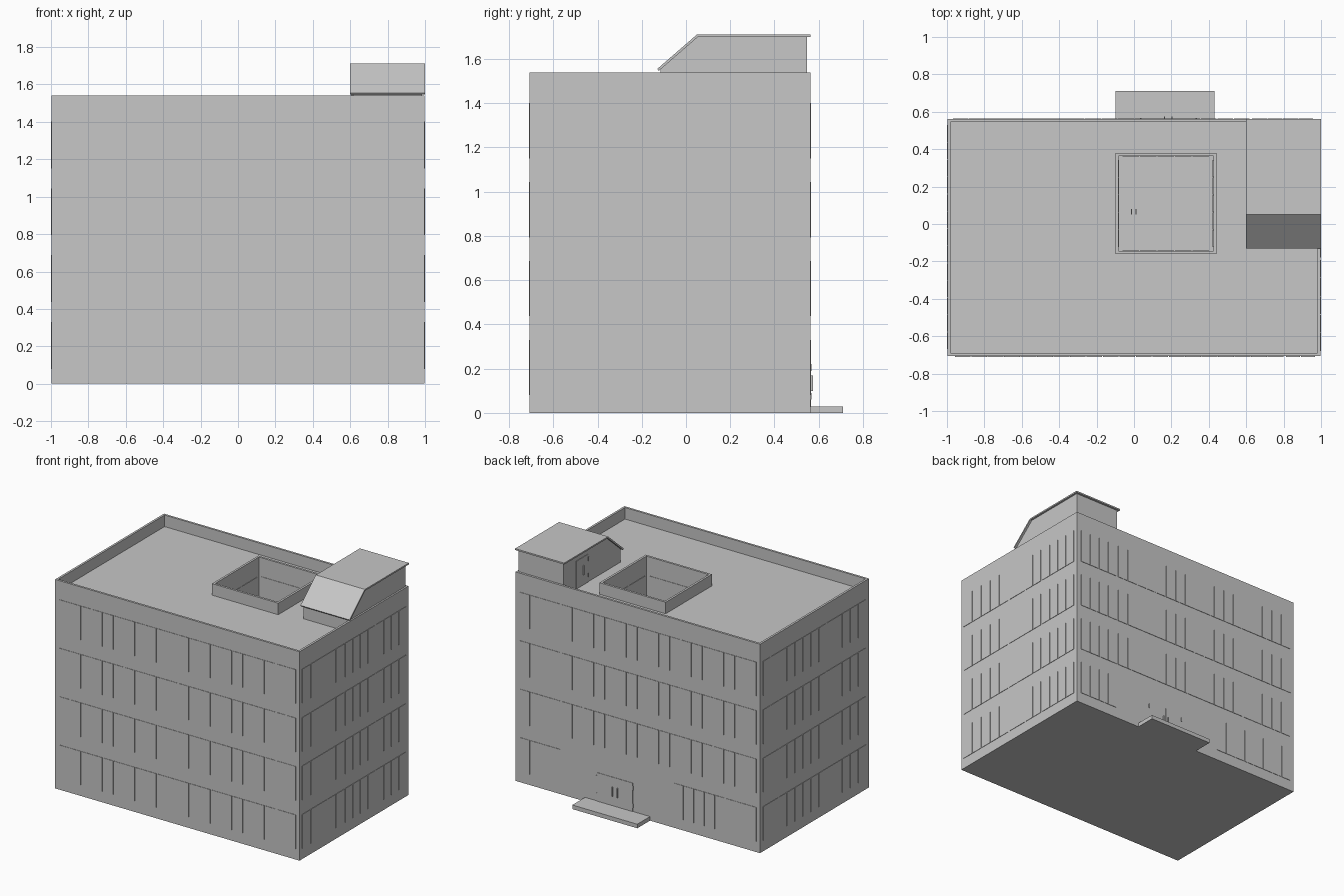
import bpy, bmesh

cube = bpy.data.objects.get("Cube")
if cube:
    bpy.data.objects.remove(cube, do_unlink=True)

grey = bpy.data.materials.new("plain_grey")
grey.use_nodes = True
colour = (0.57, 0.57, 0.57, 1)
grey.diffuse_color = colour
grey.node_tree.nodes["Principled BSDF"].inputs["Base Color"].default_value = colour


def finish(name, bm):
    bmesh.ops.recalc_face_normals(bm, faces=bm.faces)
    mesh = bpy.data.meshes.new(name)
    bm.to_mesh(mesh)
    bm.free()
    mesh.materials.append(grey)
    obj = bpy.data.objects.new(name, mesh)
    bpy.context.collection.objects.link(obj)
    return obj


def boxes(name, spans):
    """One object from boxes given as (x range, y range, z range)."""
    bm = bmesh.new()
    for span in spans:
        for v in bmesh.ops.create_cube(bm, size=1)["verts"]:
            v.co = [r[0] if c < 0 else r[1] for r, c in zip(span, v.co)]
    return finish(name, bm)


def frame(name, outer, inner, z0, z1):
    """Rectangular ring; rects are (x0, x1, y0, y1)."""
    bm = bmesh.new()

    def loop(r, z):
        a, b, c, d = r
        return [bm.verts.new((x, y, z)) for x, y in ((a, c), (b, c), (b, d), (a, d))]

    loops = [loop(outer, z0), loop(outer, z1), loop(inner, z1), loop(inner, z0)]
    for k in range(4):
        p, q = loops[k], loops[(k + 1) % 4]
        for i in range(4):
            j = (i + 1) % 4
            bm.faces.new((p[i], p[j], q[j], q[i]))
    return finish(name, bm)


def inset(r, t):
    return (r[0] + t, r[1] - t, r[2] + t, r[3] - t)


def extrude_x(name, profile, x0, x1):
    """Prism from a (y, z) profile."""
    bm = bmesh.new()
    ends = [[bm.verts.new((x, y, z)) for y, z in profile] for x in (x0, x1)]
    bm.faces.new(ends[0])
    bm.faces.new(ends[1])
    n = len(profile)
    for i in range(n):
        j = (i + 1) % n
        bm.faces.new((ends[0][i], ends[0][j], ends[1][j], ends[1][i]))
    return finish(name, bm)


# Main shell, light well, roof deck and floor
shell = (-0.997, 0.997, -0.707, 0.562)
well = (-0.10, 0.44, -0.16, 0.38)
TOP, DECK, WALL = 1.54, 1.455, 0.016
shell_in, well_in = inset(shell, WALL), inset(well, WALL)
frame("outer_walls", shell, shell_in, 0, TOP)
frame("light_well_walls", well, well_in, 0, TOP)
frame("roof_deck", shell_in, well, DECK - 0.03, DECK)
boxes("ground_floor", [(shell_in[:2], shell_in[2:], (0, 0.02))])


# Ribbon windows: thin panes in rows on every storey
def ribbon(name, axis, plane, side, runs, floors=range(4)):
    depth = sorted((plane, plane + side * 0.003))
    spans = []
    for f in floors:
        z = (0.08 + 0.357 * f, 0.33 + 0.357 * f)
        for a, b in runs:
            n = max(1, round((b - a) / 0.09))
            w = (b - a) / n
            for i in range(n):
                along = (a + i * w + 0.002, a + (i + 1) * w - 0.002)
                spans.append((along, depth, z) if axis == "y" else (depth, along, z))
    boxes(name, spans)


ribbon("front_windows", "y", shell[2], -1, [(-0.96, 0.80), (0.81, 0.97)])
ribbon("left_windows", "x", shell[1], 1, [(-0.68, -0.19), (-0.18, 0.17), (0.18, 0.53)])
ribbon("right_windows", "x", shell[0], -1, [(-0.67, 0.53)])
ribbon("back_windows", "y", shell[3], 1, [(-0.97, 0.62), (0.63, 0.96)], range(1, 4))
ribbon("back_ground_windows", "y", shell[3], 1, [(-0.97, -0.29), (0.63, 0.96)], [0])
for k, (axis, side) in enumerate((("x", 1), ("x", -1), ("y", 1), ("y", -1))):
    low, high = well_in[:2] if axis == "x" else well_in[2:]
    a, b = well_in[2:] if axis == "x" else well_in[:2]
    ribbon(f"well_windows_{k + 1}", axis, low if side > 0 else high, side,
           [(a + 0.02, b - 0.02)])

# Entrance: step, double door, hinges and handles
back = shell[3]
boxes("entrance_step", [((-0.10, 0.43), (back, 0.71), (0, 0.03))])
boxes("entrance_doors", [((0.04, 0.18), (back, back + 0.003), (0.03, 0.24)),
                         ((0.185, 0.33), (back, back + 0.003), (0.03, 0.24))])
boxes("entrance_hinges", [((x, x + 0.006), (back, back + 0.006), (z, z + 0.03))
                          for x in (0.033, 0.33) for z in (0.06, 0.19)])
boxes("entrance_handles", [((x, x + 0.006), (back + 0.003, back + 0.012), (0.10, 0.17))
                           for x in (0.16, 0.20)])

# Small handles on the light well floor
boxes("well_handles", [((x, x + 0.006), (0.05, 0.08), (0.02, 0.09))
                       for x in (-0.016, 0.008)])

# Stair hut on the roof with a folded sheet roof
extrude_x("stair_hut", [(-0.115, DECK), (0.546, DECK), (0.546, 1.70),
                        (0.053, 1.70), (-0.115, 1.556)], 0.615, 0.985)
extrude_x("stair_hut_roof", [(-0.13, 1.555), (0.05, 1.711), (0.562, 1.711),
                             (0.562, 1.70), (0.054, 1.70), (-0.123, 1.546)], 0.60, 1.0)
boxes("stair_hut_door", [((0.612, 0.615), (0.265, 0.40), (DECK, 1.66))])
boxes("stair_hut_hinges", [((0.609, 0.615), (0.258, 0.264), (z, z + 0.03))
                           for z in (1.49, 1.61)])
boxes("stair_hut_handle", [((0.605, 0.612), (0.32, 0.326), (1.53, 1.60))])
